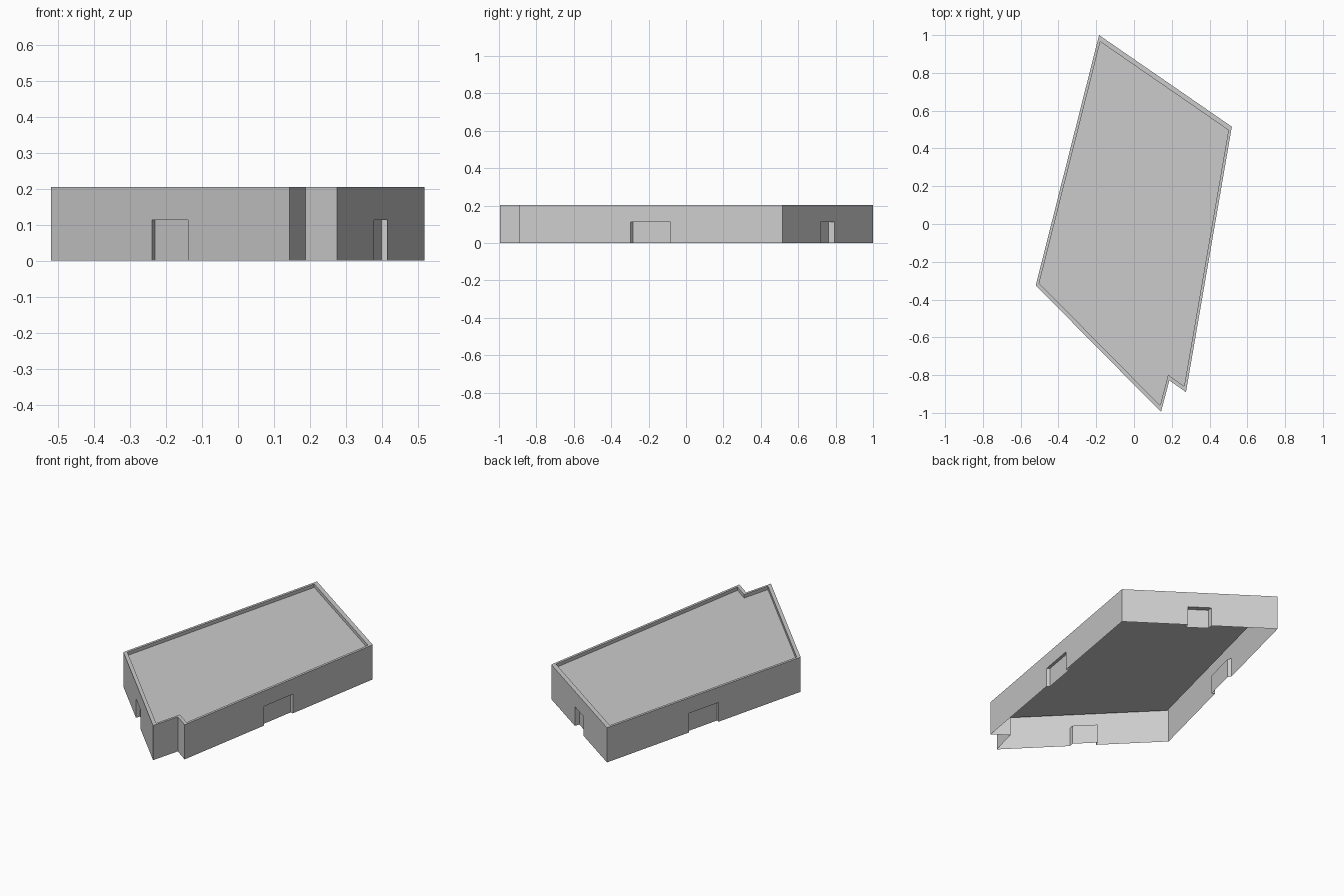
import bpy
import bmesh
from mathutils import Vector

cube = bpy.data.objects.get("Cube")
if cube:
    bpy.data.objects.remove(cube, do_unlink=True)

HEIGHT, ROOF_Z, DOOR_Z = 0.204, 0.184, 0.113
RIM_SCALE, DOOR_SCALE = 0.965, 0.96
DOOR_START, DOOR_END = 0.423, 0.575

# Counter-clockwise footprint; the two short sides form the corner notch
FOOTPRINT = [Vector(p) for p in (
    (-0.185, 1.0), (-0.52, -0.325), (0.143, -0.995),
    (0.187, -0.828), (0.275, -0.89), (0.518, 0.515))]
INNER = [p * RIM_SCALE for p in FOOTPRINT]

grey = bpy.data.materials.new("light_grey")
grey.use_nodes = True
colour = (0.6, 0.6, 0.6, 1.0)
grey.diffuse_color = colour
grey.node_tree.nodes["Principled BSDF"].inputs["Base Color"].default_value = colour


def build(name, polygons):
    """Make an object from lists of (point, height) corners."""
    bm = bmesh.new()
    for polygon in polygons:
        bm.faces.new([bm.verts.new((p.x, p.y, z)) for p, z in polygon])
    bmesh.ops.remove_doubles(bm, verts=bm.verts, dist=0.0001)
    mesh = bpy.data.meshes.new(name)
    bm.to_mesh(mesh)
    bm.free()
    mesh.materials.append(grey)
    obj = bpy.data.objects.new(name, mesh)
    bpy.context.collection.objects.link(obj)


def upright(p, q, low, high):
    return [(p, low), (q, low), (q, high), (p, high)]


def level(p, q, r, s, z):
    return [(p, z), (q, z), (r, z), (s, z)]


def sides(points):
    return list(zip(points, points[1:] + points[:1]))


# Outer walls, with a doorway opening in every long side
walls, doorways = [], []
for p, q in sides(FOOTPRINT):
    if (q - p).length < 0.3:
        walls.append(upright(p, q, 0, HEIGHT))
        continue
    a, b = p.lerp(q, DOOR_START), p.lerp(q, DOOR_END)
    walls.append([(p, 0), (a, 0), (a, DOOR_Z), (b, DOOR_Z), (b, 0),
                  (q, 0), (q, HEIGHT), (p, HEIGHT)])
    # Doorway recess: back, two jambs and the head
    c, d = a * DOOR_SCALE, b * DOOR_SCALE
    doorways += [upright(c, d, 0, DOOR_Z), upright(a, c, 0, DOOR_Z),
                 upright(d, b, 0, DOOR_Z), level(a, c, d, b, DOOR_Z)]
build("outer_walls", walls)
build("doorway_recesses", doorways)

# Parapet: flat rim and the inner lip down to the roof
parapet = []
for (p, q), (r, s) in zip(sides(FOOTPRINT), sides(INNER)):
    parapet.append(level(p, q, s, r, HEIGHT))
    parapet.append(upright(s, r, ROOF_Z, HEIGHT))
build("parapet", parapet)

# Sunken roof
build("roof", [[(p, ROOF_Z) for p in INNER]])
